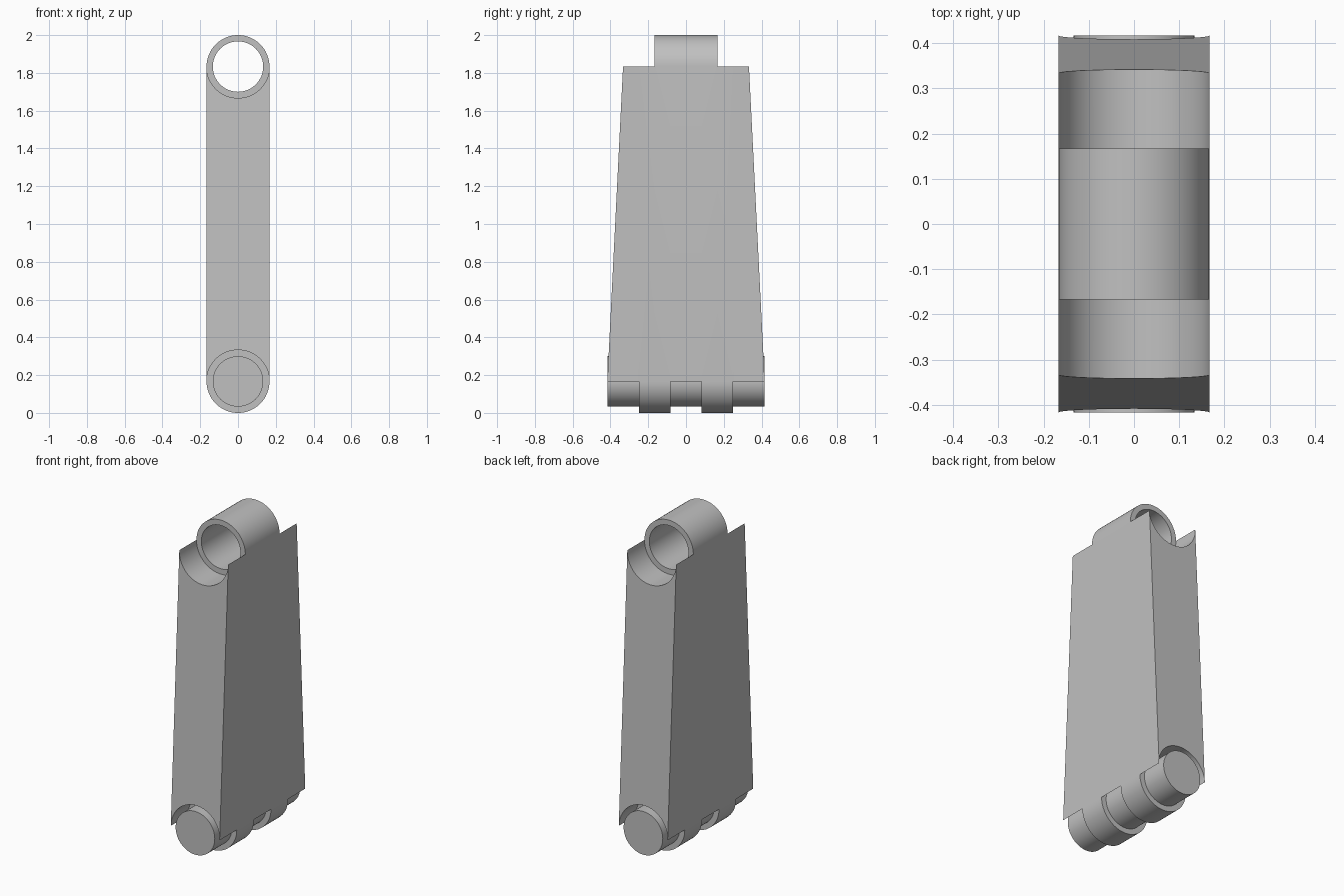
import bpy, bmesh
from math import sin, cos, pi

default = bpy.data.objects.get("Cube")
if default:
    bpy.data.objects.remove(default, do_unlink=True)

U = 1 / 6                   # one module
OUTER, INNER = U, 0.8 * U   # knuckle radius, pin and bore radius
Z_LOW, Z_HIGH = U, 11 * U   # hinge axis heights
SEG = 32                    # segments per half circle

grey = bpy.data.materials.new("plain grey")
grey.use_nodes = True
colour = (0.53, 0.53, 0.53, 1)
grey.diffuse_color = colour
grey.node_tree.nodes["Principled BSDF"].inputs["Base Color"].default_value = colour


def finish(bm, name):
    bmesh.ops.remove_doubles(bm, verts=bm.verts, dist=1e-5)
    bmesh.ops.recalc_face_normals(bm, faces=bm.faces)
    mesh = bpy.data.meshes.new(name)
    bm.to_mesh(mesh)
    bm.free()
    mesh.materials.append(grey)
    ob = bpy.data.objects.new(name, mesh)
    bpy.context.collection.objects.link(ob)
    bpy.ops.object.select_all(action='DESELECT')
    ob.select_set(True)
    bpy.context.view_layer.objects.active = ob
    bpy.ops.object.shade_smooth_by_angle(angle=pi / 6)
    return ob


def half_depth(z):
    """Half depth of the tapered body at height z."""
    return 2.5 * U - 0.5 * U * (z - Z_LOW) / (Z_HIGH - Z_LOW)


def section(low_round, high_round):
    """Cross-section whose ends are rounded knuckles or hollow scoops."""
    low, high = (-1 if low_round else 1), (1 if high_round else -1)
    arc = [pi * i / SEG for i in range(SEG + 1)]
    return ([(OUTER * cos(a), Z_LOW + low * OUTER * sin(a)) for a in arc] +
            [(-OUTER * cos(a), Z_HIGH + high * OUTER * sin(a)) for a in arc])


def circle(bm, radius, y, z):
    return [bm.verts.new((radius * cos(pi * i / SEG), y, z + radius * sin(pi * i / SEG)))
            for i in range(2 * SEG)]


def bridge(bm, a, b):
    for i in range(len(a)):
        j = (i + 1) % len(a)
        bm.faces.new((a[i], a[j], b[j], b[i]))


# Body: slabs along y, each with its own knuckle or scoop at both hinges
body = bmesh.new()
breaks = [-1.5 * U, -U, -0.5 * U, 0.5 * U, U, 1.5 * U]
edges = [None] + breaks + [None]
for k, (y0, y1) in enumerate(zip(edges, edges[1:])):
    mid = 0 if None in (y0, y1) else abs(y0 + y1) / 2
    is_end = None in (y0, y1)
    low_round = not is_end and mid > 0.5 * U
    high_round = not is_end and mid < U
    pts = section(low_round, high_round)
    rings = []
    for y, side in ((y0, -1), (y1, 1)):
        rings.append([body.verts.new((x, side * half_depth(z) if y is None else y, z))
                      for x, z in pts])
        if y is None:       # sloped end wall
            body.faces.new(rings[-1])
    bridge(body, *rings)

# Ring walls where knuckles meet scoops
for y in breaks:
    z = Z_HIGH if abs(abs(y) - U) < 1e-6 else Z_LOW
    bridge(body, circle(body, OUTER, y, z), circle(body, INNER, y, z))

# Open bore through the upper knuckle
bridge(body, circle(body, INNER, -U, Z_HIGH), circle(body, INNER, U, Z_HIGH))
finish(body, "link_body")

# Solid pin through the lower knuckles
pin = bmesh.new()
ends = [circle(pin, INNER, s * 2.5 * U, Z_LOW) for s in (-1, 1)]
bridge(pin, *ends)
for ring in ends:
    pin.faces.new(ring)
finish(pin, "hinge_pin")
